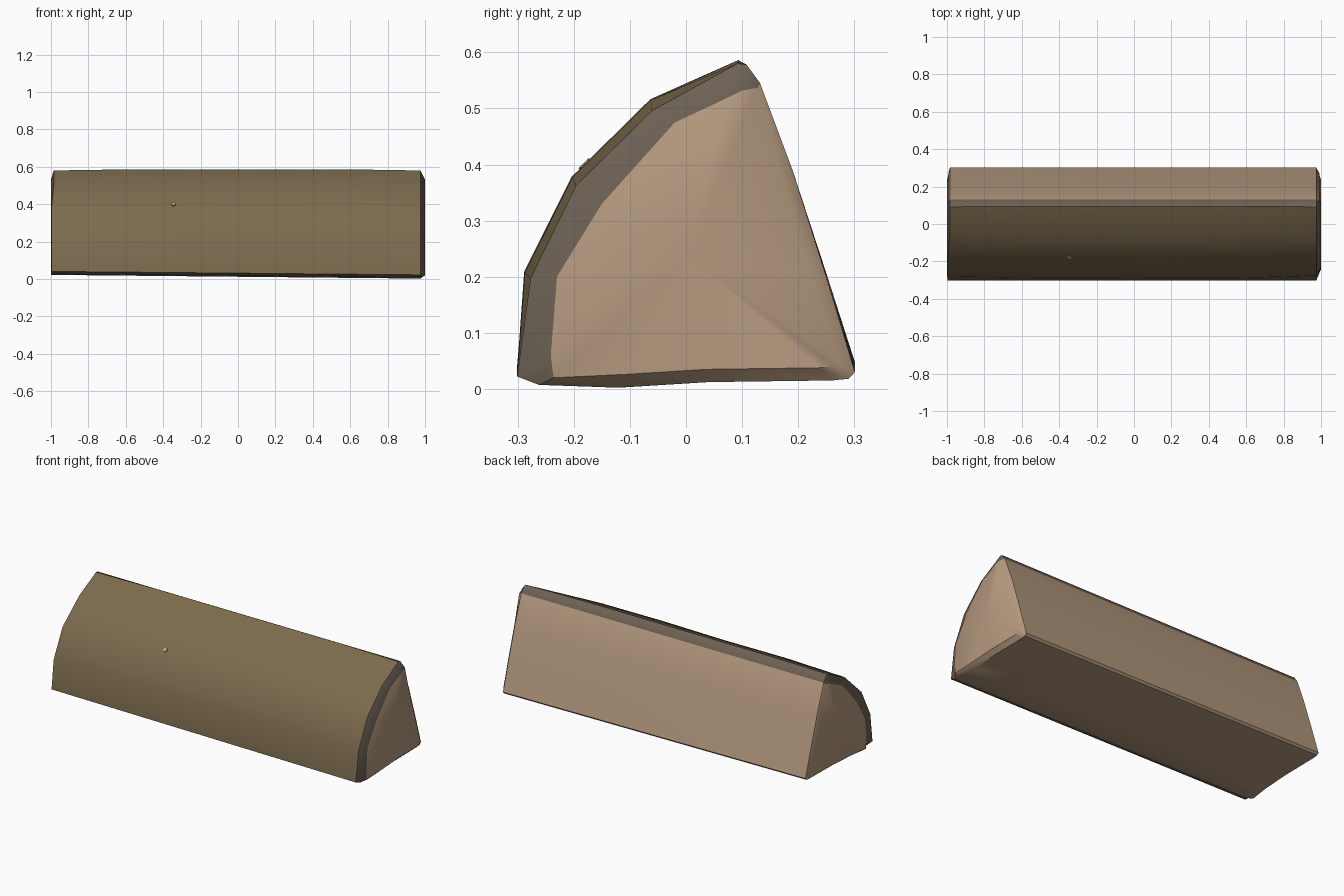
import bpy, bmesh, math
from mathutils import Vector

if "Cube" in bpy.data.objects:
    bpy.data.objects.remove(bpy.data.objects["Cube"])


def material(name, rgb):
    m = bpy.data.materials.new(name)
    m.diffuse_color = (*rgb, 1)
    m.use_nodes = True
    m.node_tree.nodes["Principled BSDF"].inputs["Base Color"].default_value = m.diffuse_color
    return m


WOOD = material("split wood", (0.46, 0.32, 0.21))
BARK = material("olive bark", (0.20, 0.147, 0.075))
RIM = material("inner bark", (0.15, 0.118, 0.088))

# Wedge cross-section (y, z): bark arc, bark edge, split back, underside
PROFILE = [(-0.301, 0.022), (-0.287, 0.205), (-0.203, 0.376), (-0.063, 0.514),
           (0.093, 0.586), (0.108, 0.578), (0.132, 0.545),
           (0.19, 0.39), (0.25, 0.2), (0.301, 0.03), (0.29, 0.018), (0.262, 0.015),
           (0.04, 0.012), (-0.12, 0.002), (-0.262, 0.007)]
# Where the bark ring meets the wood on the sawn ends
INNER_BARK = [(-0.241, 0.06), (-0.23, 0.2), (-0.15, 0.33), (-0.02, 0.475),
              (0.07, 0.517), (0.10, 0.532), (0.128, 0.537)]
N = len(PROFILE)
CENTRE = Vector((0.0, 0.24))
STATIONS = [-0.985, -0.6, -0.2, 0.2, 0.6, 0.975]


def seg_mat(i):
    return 1 if i < 4 else 2 if i in (4, 5, N - 1) else 0


def ring_points(x):
    end = abs(x) > 0.9
    pts = []
    for i, (y, z) in enumerate(PROFILE):
        if 0 < i < 5:                       # bark draws in at the ends
            k = (0.965 if x > 0 else 0.98) if end else 1 + 0.006 * math.sin(5 * x)
            if i == 4:
                k = 0.99 if end else 1
            y, z = y * k, z * k
        z += 0.02 * (0.5 - x / 2) * max(0, 1 - z / 0.3)   # underside slopes slightly
        px = x
        if x < -0.9 and i in (0, 1, 2):
            px = -0.998
        pts.append(Vector((px, y, z)))
    return pts


bm = bmesh.new()
rings = [[bm.verts.new(p) for p in ring_points(x)] for x in STATIONS]


def bridge(a, b, mats):
    for i in range(N):
        j = (i + 1) % N
        f = bm.faces.new((a[i], a[j], b[j], b[i]))
        f.material_index = mats(i)


# Long sides
for a, b in zip(rings, rings[1:]):
    bridge(a, b, seg_mat)


# Sawn ends: bark ring, then slightly domed wood
def cap(ring, x):
    inner = []
    for i, v in enumerate(ring):
        if i < len(INNER_BARK):
            p = Vector(INNER_BARK[i])
        elif i == N - 1:
            p = Vector((-0.236, 0.02))
        else:
            p = Vector((v.co.y, v.co.z)).lerp(CENTRE, 0.1)
        px = x - math.copysign(0.008, x) if 5 < i < 11 else x
        inner.append(bm.verts.new((px, p.x, p.y)))
    bridge(ring, inner, lambda i: 2 if i < 6 or i == N - 1 else 0)
    mid = bm.verts.new((x, CENTRE.x, CENTRE.y))
    for i in range(N):
        bm.faces.new((inner[i], inner[(i + 1) % N], mid))


cap(rings[0], -1.0)
cap(rings[-1], 1.0)
bmesh.ops.recalc_face_normals(bm, faces=bm.faces[:])
me = bpy.data.meshes.new("split_log")
bm.to_mesh(me)
bm.free()
log = bpy.data.objects.new("split_log", me)
bpy.context.collection.objects.link(log)
for m in (WOOD, BARK, RIM):
    me.materials.append(m)
bpy.context.view_layer.objects.active = log
log.select_set(True)
bpy.ops.object.shade_smooth_by_angle(angle=math.radians(38))

# Small chip in the bark showing pale wood
a, b = Vector((0, *PROFILE[2])), Vector((0, *PROFILE[3]))
normal = Vector((0, -(b - a).z, (b - a).y)).normalized()
pos = a.lerp(b, 0.17) + Vector((-0.345, 0, 0))
bpy.ops.mesh.primitive_cylinder_add(vertices=8, radius=0.013, depth=0.009, location=pos,
                                    rotation=normal.to_track_quat('Z', 'Y').to_euler())
chip = bpy.context.object
chip.name = "bark_chip"
chip.data.materials.append(WOOD)
